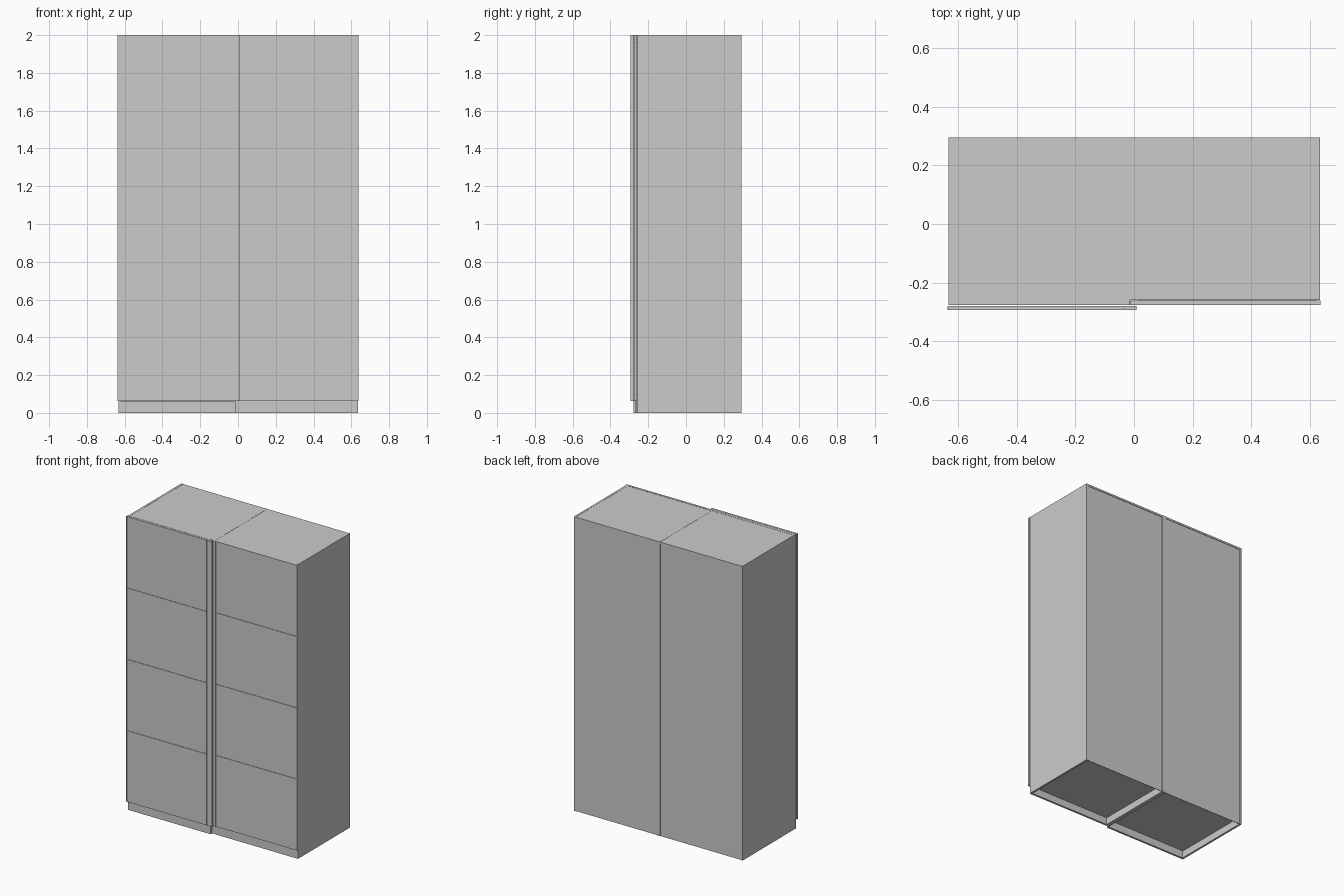
import bpy

if "Cube" in bpy.data.objects:
    bpy.data.objects.remove(bpy.data.objects["Cube"])

T = 0.0135           # carcass board thickness
BACK, TOP = 0.295, 2.0
BASE = 0.062         # height of plinth and door bottoms


def box(name, x0, x1, y0, y1, z0, z1):
    """Axis-aligned board given by its limits."""
    xs, ys, zs = (x0, x1), (y0, y1), (z0, z1)
    verts = [(x, y, z) for x in xs for y in ys for z in zs]
    faces = [(0, 1, 3, 2), (4, 6, 7, 5), (0, 4, 5, 1),
             (2, 3, 7, 6), (0, 2, 6, 4), (1, 5, 7, 3)]
    mesh = bpy.data.meshes.new(name)
    mesh.from_pydata(verts, [], faces)
    ob = bpy.data.objects.new(name, mesh)
    bpy.context.collection.objects.link(ob)
    return ob


def cabinet(side, x0, x1, front_l, front_r, front):
    # side boards run from the ground to the top
    box(side + "_cabinet_left_side", x0, x0 + T, front_l, BACK, 0, TOP)
    box(side + "_cabinet_right_side", x1 - T, x1, front_r, BACK, 0, TOP)
    a, b = x0 + T, x1 - T
    # top, floor, and slightly inset back
    box(side + "_cabinet_top", a, b, -0.26, BACK, TOP - T, TOP - 0.001)
    box(side + "_cabinet_floor", a, b, -0.26, BACK - 0.006, BASE - T, BASE)
    box(side + "_cabinet_back", a, b, BACK - 0.006, BACK - 0.003, 0, TOP - T)
    # plinth board under the door
    box(side + "_plinth", a, b, front, front + T, 0, BASE - 0.003)


def door(side, x0, x1, y0, y1, stile_l, stile_r):
    # edge stiles
    box(side + "_door_left_stile", x0, x0 + stile_l, y0, y1, BASE, TOP)
    box(side + "_door_right_stile", x1 - stile_r, x1, y0, y1, BASE, TOP)
    # backing sheet and four stacked panels with fine joints
    a, b = x0 + stile_l + 0.001, x1 - stile_r - 0.001
    box(side + "_door_backing", x0 + stile_l, x1 - stile_r, y0 + 0.006, y1, BASE, TOP)
    step = (TOP - BASE) / 4
    for i in range(4):
        z = BASE + i * step
        box(f"{side}_door_panel_{i + 1}", a, b, y0 + 0.0005, y0 + 0.006,
            z + (0.001 if i else 0), z + step - (0.001 if i < 3 else 0))


# two carcasses side by side, the left one reaching to the front door track
cabinet("left", -0.632, 0.0015, -0.277, -0.26, -0.277)
cabinet("right", 0.0015, 0.635, -0.26, -0.26, -0.262)

# sliding rails behind the left door
for name, z0, z1 in (("upper", 1.96, TOP), ("lower", BASE, 0.10)):
    box(name + "_door_rail", -0.632 + T, -0.0135, -0.277, -0.26, z0, z1)

# overlapping sliding doors
door("left", -0.637, 0.009, -0.294, -0.279, 0.006, 0.038)
door("right", -0.012, 0.637, -0.276, -0.261, 0.037, 0.004)
